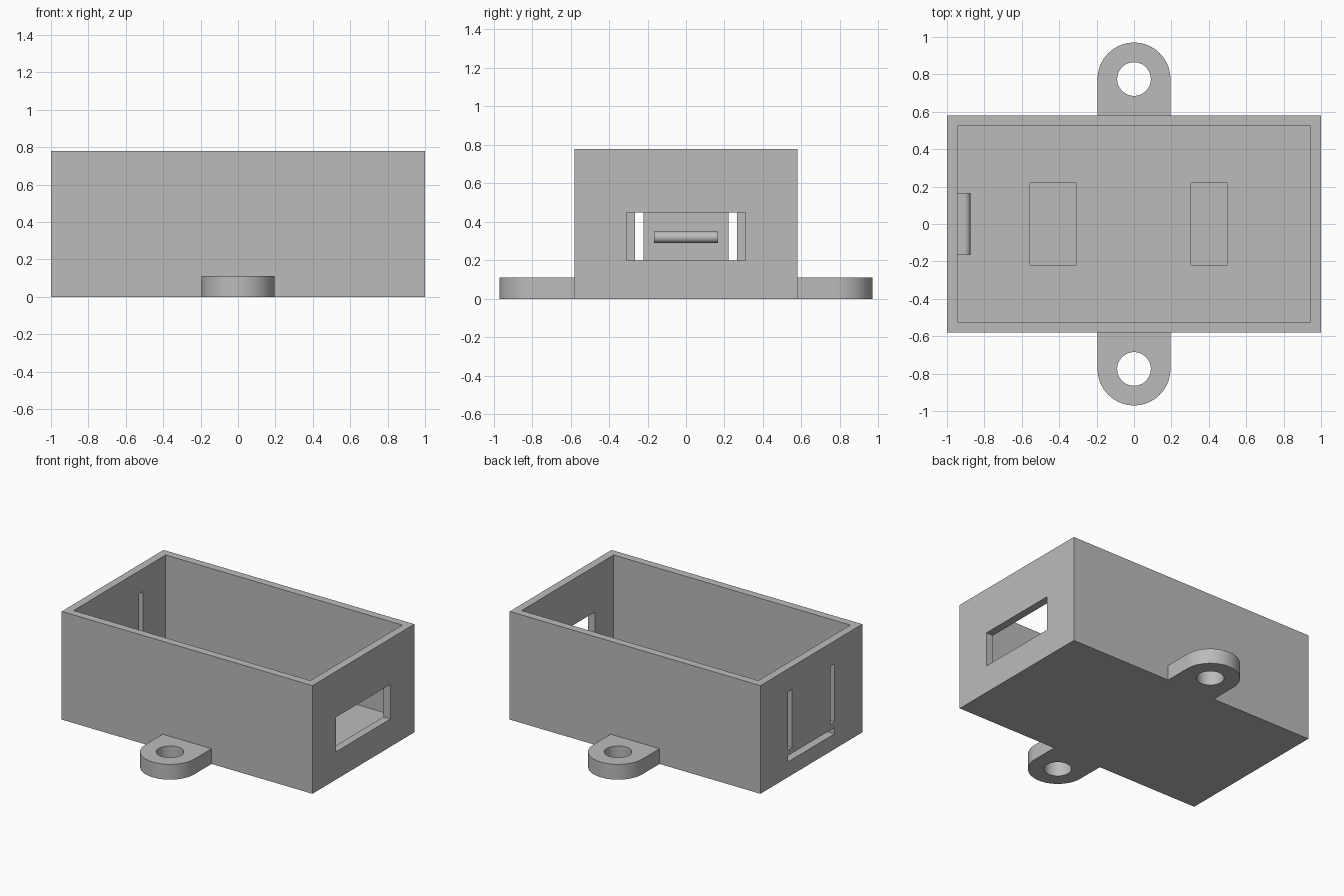
import bpy
import bmesh
import math

cube = bpy.data.objects.get("Cube")
if cube:
    bpy.data.objects.remove(cube, do_unlink=True)

grey = bpy.data.materials.new("plain grey")
grey.use_nodes = True
GREY = (0.5, 0.5, 0.5, 1)
grey.diffuse_color = GREY
grey.node_tree.nodes["Principled BSDF"].inputs["Base Color"].default_value = GREY

LENGTH, WIDTH, HEIGHT = 2.0, 1.16, 0.78
WALL, FLOOR = 0.056, 0.11
X, Y = LENGTH / 2, WIDTH / 2


def prism(name, points, depth):
    """Extrude a closed outline of 3D points along a vector."""
    bm = bmesh.new()
    face = bm.faces.new([bm.verts.new(p) for p in points])
    new = bmesh.ops.extrude_face_region(bm, geom=[face])["geom"]
    bmesh.ops.translate(bm, vec=depth, verts=[v for v in new if isinstance(v, bmesh.types.BMVert)])
    bmesh.ops.recalc_face_normals(bm, faces=bm.faces)
    mesh = bpy.data.meshes.new(name)
    bm.to_mesh(mesh)
    bm.free()
    mesh.materials.append(grey)
    obj = bpy.data.objects.new(name, mesh)
    bpy.context.collection.objects.link(obj)
    return obj


def box(name, x, y, z):
    outline = [(x[0], y[0], z[0]), (x[1], y[0], z[0]), (x[1], y[1], z[0]), (x[0], y[1], z[0])]
    return prism(name, outline, (0, 0, z[1] - z[0]))


def arc(radius, start, end, steps):
    angles = [start + (end - start) * i / steps for i in range(steps + 1)]
    return [(radius * math.cos(a), radius * math.sin(a)) for a in angles]


def cut(obj, cutter):
    """Subtract the cutter, bake the result and remove the cutter."""
    mod = obj.modifiers.new("cut", "BOOLEAN")
    mod.operation = "DIFFERENCE"
    mod.solver = "EXACT"
    mod.object = cutter
    bpy.context.view_layer.update()
    graph = bpy.context.evaluated_depsgraph_get()
    mesh = bpy.data.meshes.new_from_object(obj.evaluated_get(graph))
    obj.modifiers.clear()
    obj.data = mesh
    bpy.data.objects.remove(cutter, do_unlink=True)


def smooth(obj):
    bpy.ops.object.select_all(action="DESELECT")
    obj.select_set(True)
    bpy.context.view_layer.objects.active = obj
    bpy.ops.object.shade_smooth_by_angle(angle=math.radians(30))


# Open box with a thick floor
case = box("case", (-X, X), (-Y, Y), (0, HEIGHT))
cut(case, box("cavity", (-X + WALL, X - WALL), (-Y + WALL, Y - WALL), (FLOOR, HEIGHT + 0.1)))

# Two shallow pockets in the floor
for x0, x1 in ((-0.555, -0.31), (0.305, 0.5)):
    cut(case, box("pocket", (x0, x1), (-0.22, 0.22), (FLOOR / 2, 0.2)))

# Connector window in one end wall
cut(case, box("window", (X - 0.1, X + 0.1), (-0.31, 0.31), (0.2, 0.45)))

# Slots around the spring latch in the other end wall
for side in (-1, 1):
    y0, y1 = sorted((side * 0.22, side * 0.265))
    cut(case, box("side_slot", (-X - 0.1, -X + 0.1), (y0, y1), (0.195, 0.615)))
cut(case, box("bottom_slot", (-X - 0.1, -X + 0.1), (-0.265, 0.265), (FLOOR, 0.155)))

# Rounded latch nub on the inside of the end wall
R = 0.03
nub = [(-0.905 + a, -0.165, 0.32 + b) for a, b in arc(R, -math.pi / 2, math.pi / 2, 16)]
nub += [(-X + WALL, -0.165, 0.32 + R), (-X + WALL, -0.165, 0.32 - R)]
smooth(prism("latch_nub", nub, (0, 0.33, 0)))

# Mounting ears with screw holes
EAR_R, EAR_Y = 0.195, 0.775
for side, name in ((-1, "front_ear"), (1, "back_ear")):
    outline = [(a, side * (EAR_Y + b), 0) for a, b in arc(EAR_R, 0, math.pi, 40)]
    outline += [(-EAR_R, side * Y, 0), (EAR_R, side * Y, 0)]
    ear = prism(name, outline, (0, 0, FLOOR))
    ring = arc(0.09, 0, math.tau, 48)[:-1]
    cut(ear, prism("screw_hole", [(a, side * EAR_Y + b, -0.1) for a, b in ring], (0, 0, 0.4)))
    smooth(ear)
